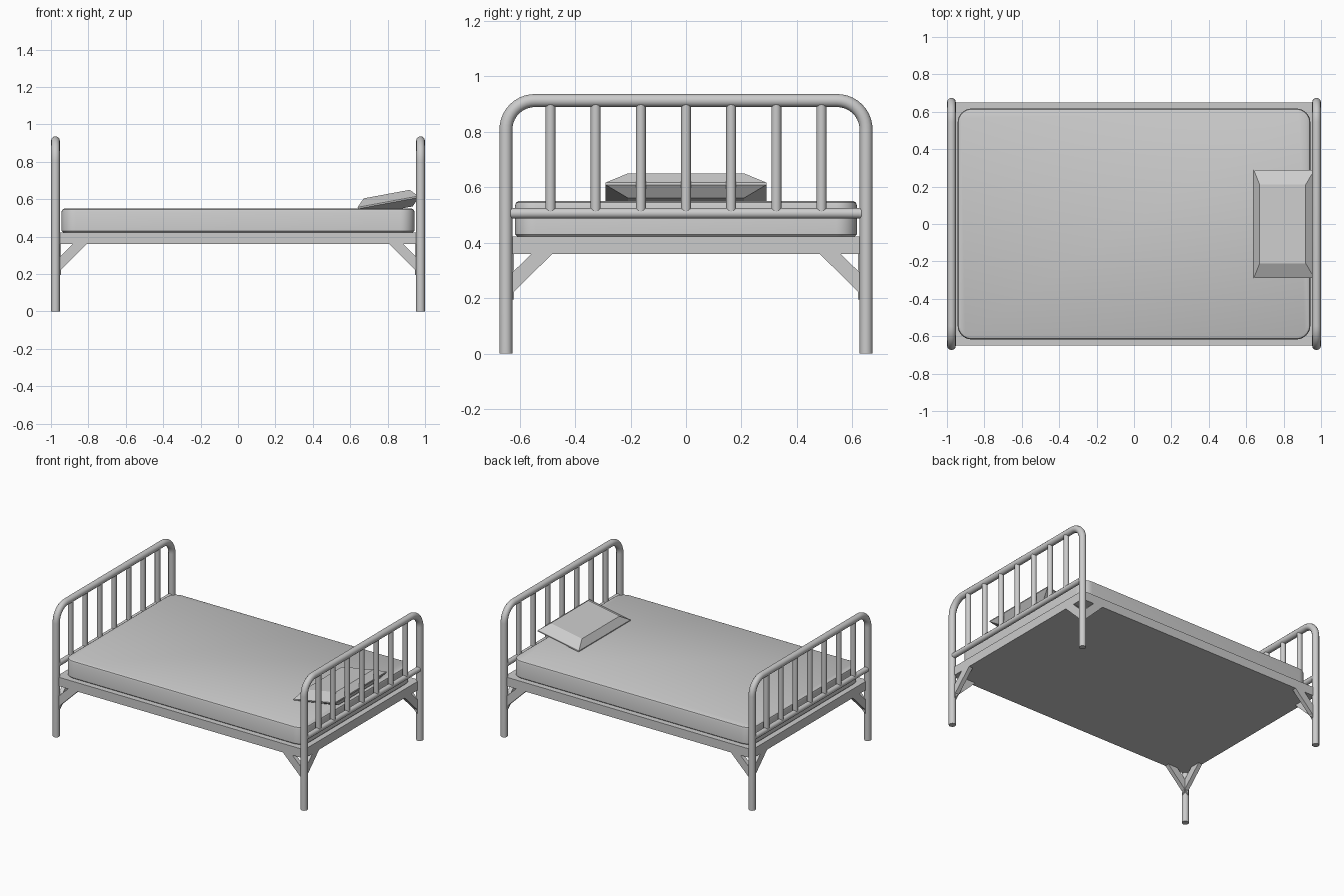
import bpy, bmesh, math
from mathutils import Vector

if "Cube" in bpy.data.objects:
    bpy.data.objects.remove(bpy.data.objects["Cube"])

PX, PY = 0.976, 0.65          # post centre positions
POST_R, BAR_R = 0.0235, 0.019
TOP, BEND = 0.913, 0.105      # arch centre height, bend radius


def new_object(name, bm):
    bmesh.ops.recalc_face_normals(bm, faces=bm.faces)
    mesh = bpy.data.meshes.new(name)
    bm.to_mesh(mesh)
    bm.free()
    obj = bpy.data.objects.new(name, mesh)
    bpy.context.collection.objects.link(obj)
    return obj


def smooth(obj):
    bpy.ops.object.select_all(action='DESELECT')
    obj.select_set(True)
    bpy.context.view_layer.objects.active = obj
    bpy.ops.object.shade_smooth_by_angle(angle=math.radians(35))


def tube(name, points, radius):
    curve = bpy.data.curves.new(name, 'CURVE')
    curve.dimensions = '3D'
    curve.bevel_depth = radius
    curve.bevel_resolution = 4
    curve.use_fill_caps = True
    spline = curve.splines.new('POLY')
    spline.points.add(len(points) - 1)
    for p, co in zip(spline.points, points):
        p.co = (*co, 1)
    obj = bpy.data.objects.new(name, curve)
    bpy.context.collection.objects.link(obj)
    bpy.ops.object.select_all(action='DESELECT')
    obj.select_set(True)
    bpy.context.view_layer.objects.active = obj
    bpy.ops.object.convert(target='MESH')
    smooth(bpy.context.object)


def loft(name, rings):
    bm = bmesh.new()
    loops = [[bm.verts.new(p) for p in ring] for ring in rings]
    n = len(loops[0])
    for a, b in zip(loops, loops[1:]):
        for i in range(n):
            j = (i + 1) % n
            bm.faces.new((a[i], a[j], b[j], b[i]))
    bm.faces.new(loops[0])
    bm.faces.new(loops[-1])
    return new_object(name, bm)


def rect(hx, hy, z):
    return [(-hx, -hy, z), (hx, -hy, z), (hx, hy, z), (-hx, hy, z)]


def rounded_rect(hx, hy, r, z, steps=8):
    pts = []
    for q, (sx, sy) in enumerate([(1, 1), (-1, 1), (-1, -1), (1, -1)]):
        for k in range(steps + 1):
            a = (q + k / steps) * math.pi / 2
            pts.append((sx * (hx - r) + r * math.cos(a),
                        sy * (hy - r) + r * math.sin(a), z))
    return pts


# Head and foot ends: bent tube, lower rail and upright bars
for side, s in (("foot", -1), ("head", 1)):
    x = s * PX
    path = [(x, -PY, 0)]
    for cy, start in ((-PY + BEND, math.pi), (PY - BEND, math.pi / 2)):
        for k in range(11):
            a = start - k / 10 * math.pi / 2
            path.append((x, cy + BEND * math.cos(a), TOP - BEND + BEND * math.sin(a)))
    path.append((x, PY, 0))
    tube(side + "_arch", path, POST_R)
    tube(side + "_lower_rail", [(x, -PY + 0.016, 0.506), (x, PY - 0.016, 0.506)], BAR_R)
    for i in range(7):
        y = (i - 3) * 0.163
        tube(f"{side}_bar_{i + 1}", [(x, y, 0.51), (x, y, TOP - 0.01)], BAR_R - 0.001)

# Bed base
loft("bed_base", [rect(PX, PY, 0.36), rect(PX, PY, 0.423)])

# Diagonal corner braces, one along each rail at every post
profile = [(0.0, 0.195), (0.17, 0.362), (0.095, 0.362), (0.0, 0.27)]
T = 0.03
for sx in (-1, 1):
    for sy in (-1, 1):
        tag = ("foot" if sx < 0 else "head") + ("_front" if sy < 0 else "_back")
        loft(tag + "_side_brace",
             [[(sx * (PX - d), sy * (PY - t), z) for d, z in profile] for t in (0, T)])
        loft(tag + "_end_brace",
             [[(sx * (PX - t), sy * (PY - d), z) for d, z in profile] for t in (0, T)])

# Mattress with rounded corners and a softened top edge
mattress = loft("mattress", [
    rounded_rect(0.943 - i, 0.617 - i, 0.075 - i, z)
    for i, z in ((0.01, 0.42), (0, 0.43), (0, 0.534), (0.004, 0.545), (0.014, 0.55))])
smooth(mattress)

# Pillow: wide rim tapering to smaller top and bottom, tilted on the bars
pillow = loft("pillow", [rect(0.125, 0.21, -0.045), rect(0.165, 0.29, -0.004),
                         rect(0.165, 0.29, 0.004), rect(0.125, 0.21, 0.045)])
pillow.location = (0.803, 0, 0.583)
pillow.rotation_euler = (0, math.radians(-10.5), 0)
